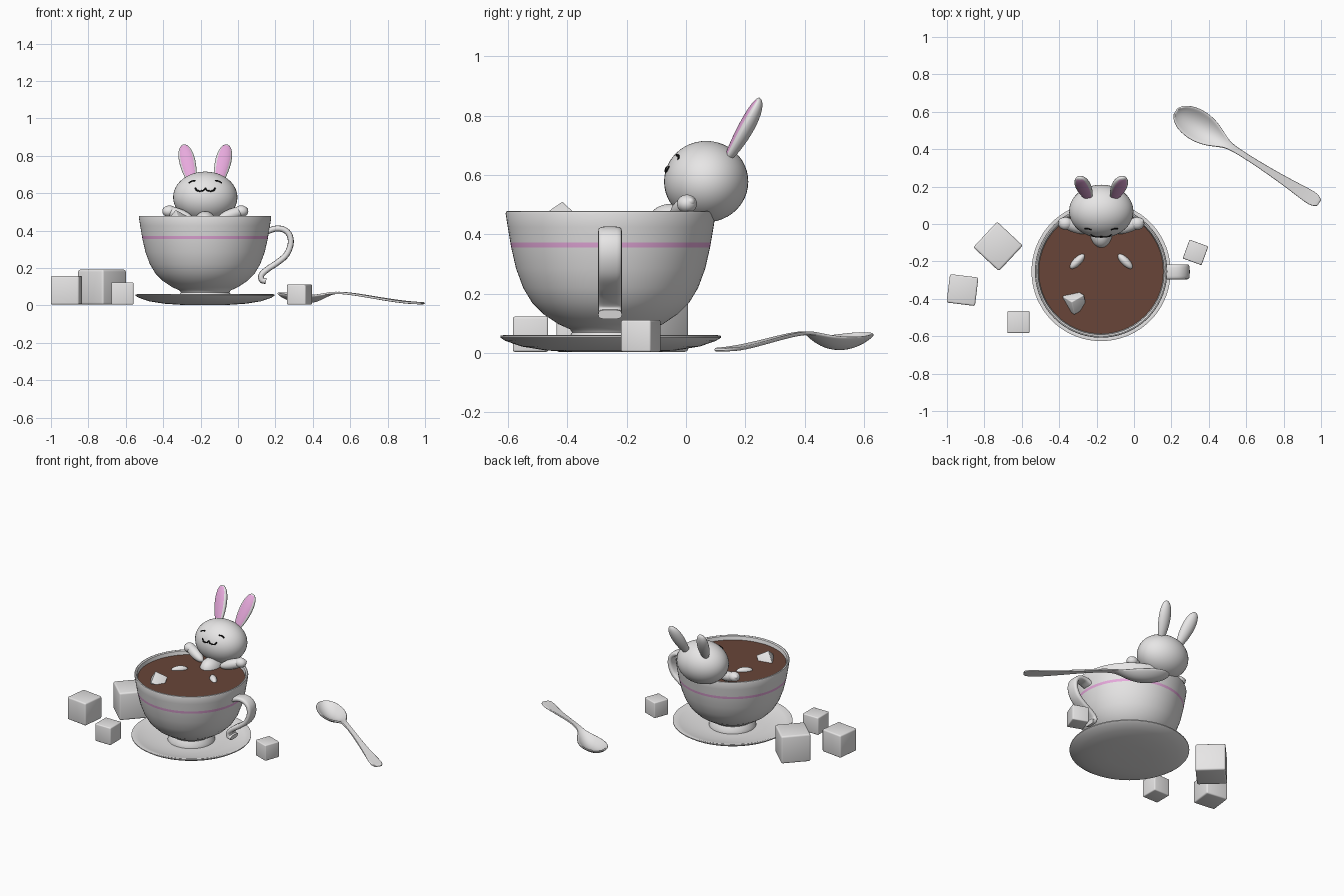
import bpy, bmesh, math
from mathutils import Vector, Matrix, Euler

cube = bpy.data.objects.get("Cube")
if cube:
    bpy.data.objects.remove(cube, do_unlink=True)


def material(name, rgb):
    m = bpy.data.materials.new(name)
    m.use_nodes = True
    m.diffuse_color = (*rgb, 1)
    m.node_tree.nodes["Principled BSDF"].inputs["Base Color"].default_value = (*rgb, 1)
    return m


WHITE = material("porcelain white", (0.8, 0.79, 0.79))
PINK = material("soft pink", (0.8, 0.4, 0.72))
BROWN = material("cocoa brown", (0.14, 0.06, 0.04))
BLACK = material("face black", (0.005, 0.005, 0.005))

CUP = Vector((-0.176, -0.254, 0))   # cup axis
MID = -0.175                        # bunny mirror plane


def finish(name, bm, mats, angle=40):
    bmesh.ops.recalc_face_normals(bm, faces=bm.faces)
    me = bpy.data.meshes.new(name)
    bm.to_mesh(me)
    bm.free()
    ob = bpy.data.objects.new(name, me)
    bpy.context.collection.objects.link(ob)
    for m in mats:
        me.materials.append(m)
    bpy.ops.object.select_all(action='DESELECT')
    ob.select_set(True)
    bpy.context.view_layer.objects.active = ob
    bpy.ops.object.shade_smooth_by_angle(angle=math.radians(angle))
    return ob


def lathe(name, profile, mats, rule=None, steps=72):
    bm = bmesh.new()
    verts = [bm.verts.new((r, 0, z)) for r, z in profile]
    edges = [bm.edges.new(pair) for pair in zip(verts, verts[1:])]
    bmesh.ops.spin(bm, geom=verts + edges, cent=(0, 0, 0), axis=(0, 0, 1),
                   angle=math.tau, steps=steps, use_duplicate=False)
    bmesh.ops.remove_doubles(bm, verts=bm.verts, dist=1e-5)
    if rule:
        for f in bm.faces:
            f.material_index = int(rule(f.calc_center_median()))
    bmesh.ops.translate(bm, verts=bm.verts, vec=CUP)
    return finish(name, bm, mats)


def ellipsoid(name, centre, radii, rot=(0, 0, 0), mat=WHITE):
    bm = bmesh.new()
    bmesh.ops.create_uvsphere(bm, u_segments=40, v_segments=24, radius=1)
    place = Matrix.LocRotScale(Vector(centre), Euler([math.radians(a) for a in rot]), Vector(radii))
    bmesh.ops.transform(bm, matrix=place, verts=bm.verts)
    return finish(name, bm, [mat])


def smooth_path(pts, n=6):
    """Catmull-Rom samples through the points."""
    p = [Vector(q) for q in pts]
    p = [2 * p[0] - p[1]] + p + [2 * p[-1] - p[-2]]
    out = []
    for a, b, c, d in zip(p, p[1:], p[2:], p[3:]):
        for i in range(n):
            t = i / n
            out.append(0.5 * (2 * b + (c - a) * t + (2 * a - 5 * b + 4 * c - d) * t * t
                              + (3 * b - a - 3 * c + d) * t ** 3))
    return out + [p[-2]]


def sweep(name, pts, half_y, half_n, mat, square=1.0, ring=16):
    """Sweep a rounded section, wide along y, through the points."""
    path = smooth_path(pts)
    bm = bmesh.new()
    rings = []
    side = Vector((0, 1, 0))
    for i, p in enumerate(path):
        tangent = path[min(i + 1, len(path) - 1)] - path[max(i - 1, 0)]
        normal = tangent.cross(side).normalized()
        loop = []
        for k in range(ring):
            c, s = math.cos(math.tau * k / ring), math.sin(math.tau * k / ring)
            c = math.copysign(abs(c) ** square, c)
            s = math.copysign(abs(s) ** square, s)
            loop.append(bm.verts.new(p + side * c * half_y + normal * s * half_n))
        rings.append(loop)
    for a, b in zip(rings, rings[1:]):
        for k in range(ring):
            bm.faces.new((a[k], a[(k + 1) % ring], b[(k + 1) % ring], b[k]))
    bm.faces.new(rings[0])
    bm.faces.new(rings[-1])
    return finish(name, bm, [mat], 50)


# Saucer, cup with painted band, drink
lathe("saucer", [(0, 0.003), (0.13, 0.003), (0.22, 0.009), (0.30, 0.022), (0.355, 0.041),
                 (0.372, 0.052), (0.372, 0.058), (0.362, 0.06), (0.33, 0.05), (0.26, 0.034),
                 (0.18, 0.027), (0, 0.027)], [WHITE])
lathe("cup", [(0, 0.028), (0.147, 0.028), (0.145, 0.045), (0.13, 0.07), (0.137, 0.08), (0.175, 0.097),
              (0.225, 0.13), (0.265, 0.17), (0.295, 0.22), (0.319, 0.285), (0.335, 0.355),
              (0.338, 0.372), (0.347, 0.425), (0.354, 0.47), (0.352, 0.477), (0.346, 0.479),
              (0.338, 0.474), (0.334, 0.45), (0.32, 0.40), (0, 0.39)], [WHITE, PINK],
      lambda c: 0.355 < c.z < 0.372)
lathe("drink", [(0, 0.45), (0.333, 0.45)], [BROWN])

# Cup handle with curled tail
handle = [(0.155, 0.395), (0.20, 0.41), (0.245, 0.405), (0.276, 0.375), (0.281, 0.325), (0.258, 0.27),
          (0.21, 0.228), (0.16, 0.195), (0.126, 0.163), (0.128, 0.136), (0.15, 0.13)]
sweep("cup_handle", [(x, -0.256, z) for x, z in handle], 0.04, 0.016, WHITE, 0.6)

# Bunny head, torso, arms and feet
HEAD = Vector((MID, 0.068, 0.578))
HEAD_R = Vector((0.172, 0.142, 0.137))
ellipsoid("head", HEAD, HEAD_R)
ellipsoid("torso", (MID, -0.03, 0.425), (0.065, 0.10, 0.075), (-20, 0, 0))


def ear(name, side):
    bm = bmesh.new()
    bmesh.ops.create_uvsphere(bm, u_segments=36, v_segments=24, radius=1)
    for f in bm.faces:
        c = f.calc_center_median()
        front = abs(math.atan2(c.x, -c.y)) < math.radians(50)
        f.material_index = int(front and abs(c.z) < 0.93)
    for v in bm.verts:
        taper = 1 + 0.22 * v.co.z
        depth = 0.018 if v.co.y < 0 else 0.034
        v.co = (v.co.x * 0.042 * taper, v.co.y * depth * taper, v.co.z * 0.13)
    place = Matrix.LocRotScale(Vector((MID + side * 0.091, 0.187, 0.748)),
                               Euler((math.radians(-28), math.radians(side * 13), 0)), None)
    bmesh.ops.transform(bm, matrix=place, verts=bm.verts)
    finish(name, bm, [WHITE, PINK])


def face_line(name, pts):
    """Draw a thin line of (x, z) points on the front of the head."""
    path = []
    for x, z in pts:
        u, w = x / HEAD_R.x, (z - HEAD.z) / HEAD_R.z
        path.append((MID + x, HEAD.y - HEAD_R.y * math.sqrt(1 - u * u - w * w), z))
    sweep(name, path, 0.004, 0.004, BLACK, ring=8)


for side, label in ((1, "left"), (-1, "right")):
    ear(label + "_ear", side)
    ellipsoid(label + "_arm", (MID + side * 0.147, -0.01, 0.487), (0.09, 0.034, 0.032),
              (0, -side * 18, side * 20))
    ellipsoid(label + "_paw", (MID + side * 0.192, 0.003, 0.503), (0.038, 0.034, 0.031))
    ellipsoid(label + "_foot", (MID + side * 0.128, -0.2, 0.448), (0.052, 0.022, 0.024),
              (0, 0, -side * 45))
    face_line(label + "_eye", [(side * 0.052, 0.667), (side * 0.072, 0.664), (side * 0.088, 0.654)])
face_line("mouth", [(-0.054, 0.629), (-0.045, 0.615), (-0.028, 0.611), (-0.01, 0.615), (0, 0.625),
                    (0.01, 0.615), (0.028, 0.611), (0.045, 0.615), (0.054, 0.629)])


# Sugar lumps with soft edges
def sugar(name, centre, size, rot):
    bm = bmesh.new()
    bmesh.ops.create_cube(bm, size=size)
    bmesh.ops.bevel(bm, geom=bm.edges[:], offset=size * 0.06, segments=3, profile=0.5, affect='EDGES')
    place = Matrix.LocRotScale(Vector(centre), Euler([math.radians(a) for a in rot]), None)
    bmesh.ops.transform(bm, matrix=place, verts=bm.verts)
    finish(name, bm, [WHITE])


for i, (x, y, size, turn) in enumerate([(-0.727, -0.12, 0.187, -43), (-0.917, -0.353, 0.153, -7),
                                        (-0.618, -0.524, 0.119, 0), (0.329, -0.152, 0.107, -20)]):
    sugar(f"sugar_cube_{i + 1}", (x, y, size / 2 + 0.004), size, (0, 0, turn))
sugar("floating_sugar", (-0.318, -0.417, 0.44), 0.085, (38, 25, 30))

# Spoon: length along the axis, half width, edge height, dish depth
stations = [(0.0, 0.012, 0.068, 0.0), (0.012, 0.04, 0.067, 0.012), (0.045, 0.067, 0.064, 0.028),
            (0.10, 0.083, 0.059, 0.04), (0.16, 0.085, 0.055, 0.042), (0.22, 0.072, 0.054, 0.034),
            (0.27, 0.05, 0.057, 0.018), (0.315, 0.027, 0.064, 0.004), (0.36, 0.017, 0.069, 0.0),
            (0.45, 0.015, 0.063, 0.0), (0.58, 0.018, 0.045, 0.0), (0.72, 0.026, 0.025, 0.0),
            (0.83, 0.037, 0.014, 0.0), (0.885, 0.038, 0.012, 0.0), (0.912, 0.018, 0.011, 0.0)]
bm = bmesh.new()
rows = []
for s, half, z, dish in stations:
    row = []
    for k in range(9):
        t = k / 4 - 1
        row.append(bm.verts.new((s, half * t, z - dish * (1 - t * t))))
    rows.append(row)
for a, b in zip(rows, rows[1:]):
    for k in range(8):
        bm.faces.new((a[k], b[k], b[k + 1], a[k + 1]))
bmesh.ops.transform(bm, matrix=Matrix.Translation((0.222, 0.602, 0)) @ Matrix.Rotation(math.radians(-32.5), 4, 'Z'),
                    verts=bm.verts)
spoon = finish("spoon", bm, [WHITE], 60)
solid = spoon.modifiers.new("thickness", 'SOLIDIFY')
solid.thickness = 0.012
solid.offset = 0
sub = spoon.modifiers.new("rounding", 'SUBSURF')
sub.levels = sub.render_levels = 2
